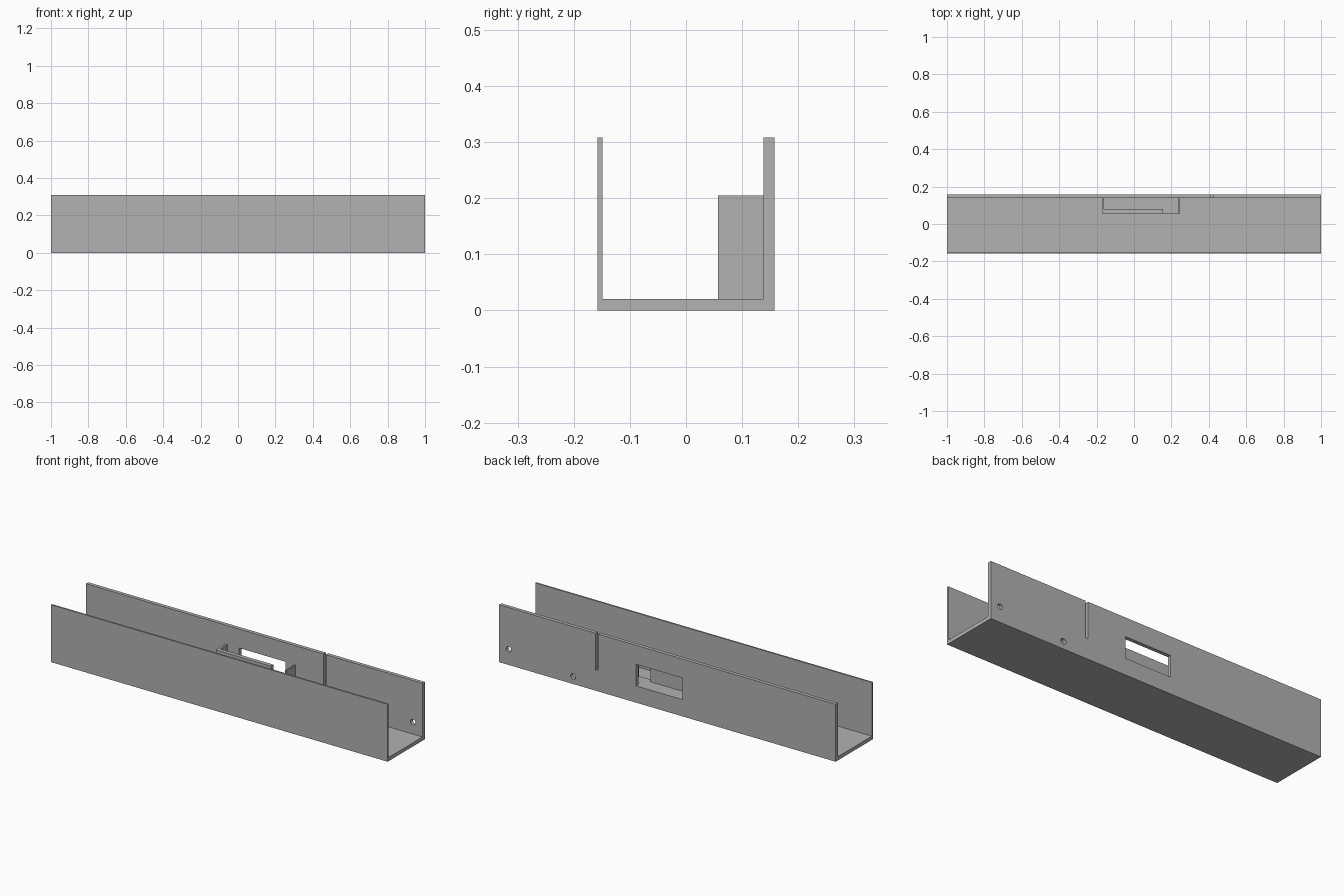
import bpy, bmesh, math
from mathutils import Matrix, Vector

if "Cube" in bpy.data.objects:
    bpy.data.objects.remove(bpy.data.objects["Cube"])

grey = bpy.data.materials.new("plain grey")
grey.diffuse_color = (0.445, 0.445, 0.445, 1)
grey.use_nodes = True
grey.node_tree.nodes["Principled BSDF"].inputs["Base Color"].default_value = grey.diffuse_color


def finish(name, bm):
    bmesh.ops.recalc_face_normals(bm, faces=bm.faces)
    mesh = bpy.data.meshes.new(name)
    bm.to_mesh(mesh)
    bm.free()
    mesh.materials.append(grey)
    ob = bpy.data.objects.new(name, mesh)
    bpy.context.collection.objects.link(ob)
    return ob


def box(name, x, y, z):
    bm = bmesh.new()
    size = (x[1] - x[0], y[1] - y[0], z[1] - z[0])
    mid = Vector((sum(x), sum(y), sum(z))) / 2
    bmesh.ops.create_cube(bm, size=1, matrix=Matrix.Translation(mid) @ Matrix.Diagonal((*size, 1)))
    return finish(name, bm)


def drill(name, x, z, r=0.015):
    bm = bmesh.new()
    m = Matrix.Translation((x, 0.148, z)) @ Matrix.Rotation(math.pi / 2, 4, 'X')
    bmesh.ops.create_cone(bm, cap_ends=True, segments=24, radius1=r, radius2=r, depth=0.06, matrix=m)
    return finish(name, bm)


# U-shaped channel: thin front wall, thicker floor and back wall
W, H, FLOOR = 0.158, 0.308, 0.02
profile = [(-W, 0), (W, 0), (W, H), (0.138, H), (0.138, FLOOR),
           (-0.149, FLOOR), (-0.149, H), (-W, H)]
bm = bmesh.new()
face = bm.faces.new([bm.verts.new((-1, y, z)) for y, z in profile])
ext = bmesh.ops.extrude_face_region(bm, geom=[face])
bmesh.ops.translate(bm, vec=(2, 0, 0), verts=[v for v in ext["geom"] if isinstance(v, bmesh.types.BMVert)])
channel = finish("channel", bm)

# Openings in the back wall: window, slot and two round holes
through = (0.12, 0.18)
cutters = [
    box("window_cutter", (-0.09, 0.185), through, (0.09, 0.206)),
    box("slot_cutter", (0.411, 0.426), through, (0.111, 0.35)),
    drill("end_hole_cutter", 0.943, 0.084),
    drill("low_hole_cutter", 0.56, 0.041),
]
for c in cutters:
    c.hide_render = True
    mod = channel.modifiers.new(c.name, 'BOOLEAN')
    mod.operation, mod.solver, mod.object = 'DIFFERENCE', 'EXACT', c
bpy.context.view_layer.update()
cut = bpy.data.meshes.new_from_object(channel.evaluated_get(bpy.context.evaluated_depsgraph_get()))
channel.modifiers.clear()
channel.data = cut
for c in cutters:
    bpy.data.objects.remove(c)

# Pocket behind the window, open at the right of its front lip
depth, top, shelf = (0.057, 0.138), 0.205, 0.09
box("pocket_base", (-0.172, 0.246), depth, (FLOOR, shelf))
box("pocket_left_wall", (-0.172, -0.160), depth, (shelf, top))
box("pocket_right_wall", (0.239, 0.246), depth, (shelf, top))
box("pocket_front_lip", (-0.160, 0.155), (0.057, 0.079), (shelf, top))
